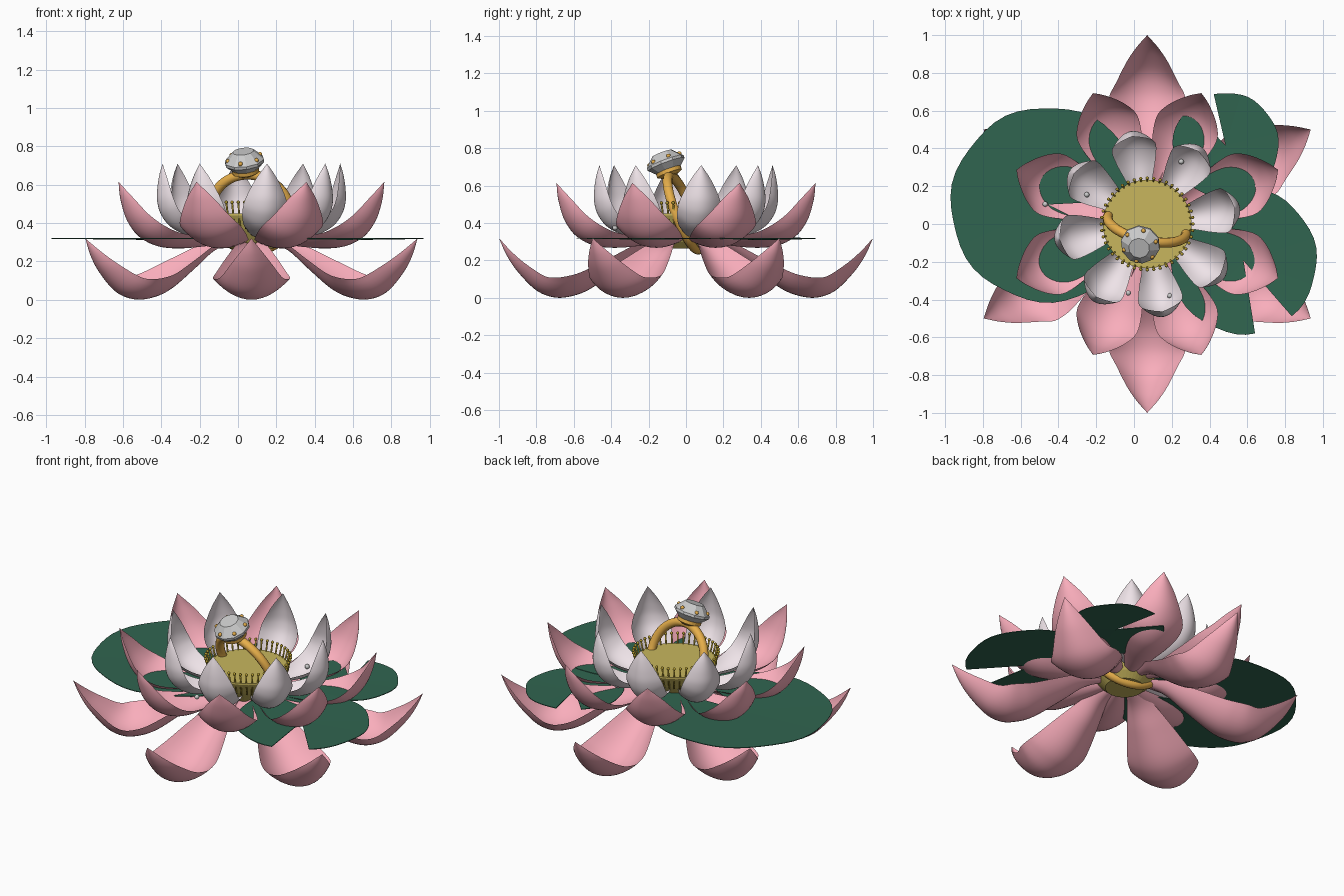
import bpy, bmesh, math
from mathutils import Vector, Matrix

if "Cube" in bpy.data.objects:
    bpy.data.objects.remove(bpy.data.objects["Cube"])

CX = 0.07  # flower axis


def mat(name, c):
    m = bpy.data.materials.new(name)
    m.diffuse_color = (*c, 1)
    m.use_nodes = True
    m.node_tree.nodes["Principled BSDF"].inputs["Base Color"].default_value = m.diffuse_color
    return m


PINK = mat("pink", (.95, .42, .50))
PALE = mat("pale_pink", (.86, .77, .81))
GREEN = mat("leaf_green", (.03, .13, .08))
KHAKI = mat("pod_yellow", (.58, .47, .11))
STAMEN = mat("stamen_yellow", (.45, .33, .03))
GOLD = mat("gold", (.80, .43, .07))


def finish(name, bm, material=None, smooth=True):
    me = bpy.data.meshes.new(name)
    bm.to_mesh(me)
    bm.free()
    ob = bpy.data.objects.new(name, me)
    bpy.context.collection.objects.link(ob)
    if material:
        me.materials.append(material)
    for p in me.polygons:
        p.use_smooth = smooth
    return ob


def spline(pts, n):
    """Catmull-Rom through points, n steps per span."""
    P = [Vector(p) for p in pts]
    P = [2 * P[0] - P[1]] + P + [2 * P[-1] - P[-2]]
    out = []
    for i in range(1, len(P) - 2):
        a, b, c, d = P[i - 1:i + 3]
        for k in range(n):
            t = k / n
            out.append(.5 * (2 * b + (c - a) * t + (2 * a - 5 * b + 4 * c - d) * t * t
                             + (3 * b - a - 3 * c + d) * t ** 3))
    return out + [P[-2]]


def petal_ring(name, prof, cup, count, start, material):
    """prof holds (radius, height, half width) along the petal midline."""
    path = spline(prof, 6)
    wmax = max(p.z for p in path)
    nv = 14
    # Smoothed normals keep the cupped surface free of pinches
    normals = []
    for i in range(len(path)):
        t = path[min(i + 4, len(path) - 1)] - path[max(i - 4, 0)]
        normals.append(Vector((-t.y, t.x)).normalized())
    for k in range(count):
        bm = bmesh.new()
        rot = Matrix.Translation((CX, 0, 0)) @ Matrix.Rotation(math.radians(start + k * 360 / count), 4, 'Z')
        rows = []
        for p, n in zip(path, normals):
            w = max(p.z, 0)
            row = []
            for j in range(nv + 1):
                v = 2 * j / nv - 1
                o = cup * w / wmax * v * v
                row.append(bm.verts.new(rot @ Vector((p.x + n.x * o, w * v, p.y + n.y * o))))
            rows.append(row)
        for a, b in zip(rows, rows[1:]):
            for j in range(nv):
                bm.faces.new((a[j], b[j], b[j + 1], a[j + 1]))
        bmesh.ops.remove_doubles(bm, verts=bm.verts, dist=1e-5)
        finish(f"{name}_{k + 1}", bm, material)


# Three rings of petals
petal_ring("outer_petal", [(.10, .30, .03), (.23, .255, .075), (.35, .165, .13), (.5, .055, .185),
                           (.6, .012, .20), (.7, .002, .197), (.8, .04, .165), (.9, .14, .112),
                           (.96, .23, .06), (1, .32, 0)], .11, 6, 30, PINK)
petal_ring("middle_petal", [(.10, .30, .03), (.25, .28, .085), (.4, .268, .14), (.52, .278, .167),
                            (.62, .325, .168), (.69, .41, .135), (.732, .52, .075),
                            (.75, .615, 0)], .085, 8, 22.5, PINK)
petal_ring("inner_petal", [(.10, .33, .03), (.22, .325, .065), (.33, .335, .098), (.42, .375, .115),
                           (.475, .44, .118), (.497, .51, .110), (.497, .58, .086), (.487, .65, .048),
                           (.47, .71, 0)], .075, 8, 10, PALE)


# Notched lily pads
def leaf(name, cx, cy, r, notch, half, z):
    bm = bmesh.new()
    n, rings = 44, 4
    mid = bm.verts.new((cx, cy, z - .006))
    spokes = []
    for i in range(n + 1):
        a = math.radians(notch + half + (360 - 2 * half) * i / n)
        rr = r * (1 + .012 * math.sin(7 * a))
        spokes.append([bm.verts.new((cx + rr * s / rings * math.cos(a), cy + rr * s / rings * math.sin(a),
                                     z - .006 + .006 * s / rings)) for s in range(1, rings + 1)])
    for a, b in zip(spokes, spokes[1:]):
        bm.faces.new((mid, a[0], b[0]))
        for s in range(rings - 1):
            bm.faces.new((a[s], a[s + 1], b[s + 1], b[s]))
    ob = finish(name, bm, GREEN, False)
    m = ob.modifiers.new("thickness", 'SOLIDIFY')
    m.thickness = .004


leaf("large_leaf", -.455, .103, .515, -12, 15, .322)
leaf("medium_leaf", .58, -.195, .387, -65, 16, .321)
leaf("small_leaf", .485, .415, .28, 118, 15, .319)


def lathe(name, prof, n, M, material=None, smooth=False):
    """Closed turned solid; prof holds (radius, height)."""
    bm = bmesh.new()
    rings = [[bm.verts.new(M @ Vector((r * math.cos(2 * math.pi * i / n), r * math.sin(2 * math.pi * i / n), z)))
              for i in range(n)] for r, z in prof]
    for a, b in zip(rings, rings[1:]):
        for i in range(n):
            bm.faces.new((a[i], a[(i + 1) % n], b[(i + 1) % n], b[i]))
    bm.faces.new(rings[0][::-1])
    bm.faces.new(rings[-1])
    return finish(name, bm, material, smooth)


# Seed pod and stamens
lathe("seed_pod", [(.11, .265), (.15, .30), (.20, .37), (.235, .44), (.235, .45)], 40,
      Matrix.Translation((CX, 0, 0)), KHAKI)

bm = bmesh.new()
N = 44
for k in range(N):
    a = 2 * math.pi * k / N
    d = Vector((math.cos(a), math.sin(a), 0))
    p, q = Vector((CX, 0, .37)) + d * .21, Vector((CX, 0, .508)) + d * .243
    rot = (q - p).to_track_quat('Z', 'Y').to_matrix().to_4x4()
    bmesh.ops.create_cone(bm, cap_ends=True, segments=6, radius1=.005, radius2=.005, depth=(q - p).length,
                          matrix=Matrix.Translation((p + q) / 2) @ rot)
    bmesh.ops.create_uvsphere(bm, u_segments=8, v_segments=6, radius=.009, matrix=Matrix.Translation(q))
finish("stamens", bm, STAMEN)

# Tilted finger ring: local z points at the gem, local x lies across the band
up = Vector((-.12, -.345, .93)).normalized()
across = Vector((.974, -.225, 0))
across = (across - up * across.dot(up)).normalized()
side = up.cross(across)
R = Matrix((across, side, up)).transposed().to_4x4()
R.translation = Vector((.068, -.01, .455))

bm = bmesh.new()
n, m = 64, 12
grid = []
for i in range(n):
    a = 2 * math.pi * i / n
    grid.append([])
    for j in range(m):
        b = 2 * math.pi * j / m
        rad = .212 + .026 * math.cos(b)
        grid[-1].append(bm.verts.new(R @ Vector((rad * math.cos(a), .026 * math.sin(b), rad * math.sin(a)))))
for i in range(n):
    for j in range(m):
        bm.faces.new((grid[i][j], grid[i][(j + 1) % m], grid[(i + 1) % n][(j + 1) % m], grid[(i + 1) % n][j]))
bmesh.ops.recalc_face_normals(bm, faces=bm.faces)
finish("ring_band", bm, GOLD)

# Faceted gem with its collar and beads
lathe("gem_collar", [(.045, .212), (.07, .225), (.07, .245)], 24, R, GOLD)
lathe("gem", [(.065, .24), (.105, .278), (.105, .293), (.056, .342)], 10, R)
bm = bmesh.new()
for k in range(6):
    a = 2 * math.pi * (k + .5) / 6
    bmesh.ops.create_uvsphere(bm, u_segments=10, v_segments=6, radius=.012, matrix=Matrix.Translation(
        R @ Vector((.088 * math.cos(a), .088 * math.sin(a), .306))))
finish("gem_beads", bm, GOLD)

# Dew drops
bm = bmesh.new()
for x, y, z in [(-.08, .36, .37), (.25, .33, .37), (-.25, .155, .37), (-.47, .105, .33),
                (-.03, -.365, .37), (.19, -.38, .375)]:
    bmesh.ops.create_uvsphere(bm, u_segments=14, v_segments=8, radius=.014, matrix=Matrix.Translation((x, y, z)))
finish("dew_drops", bm)
